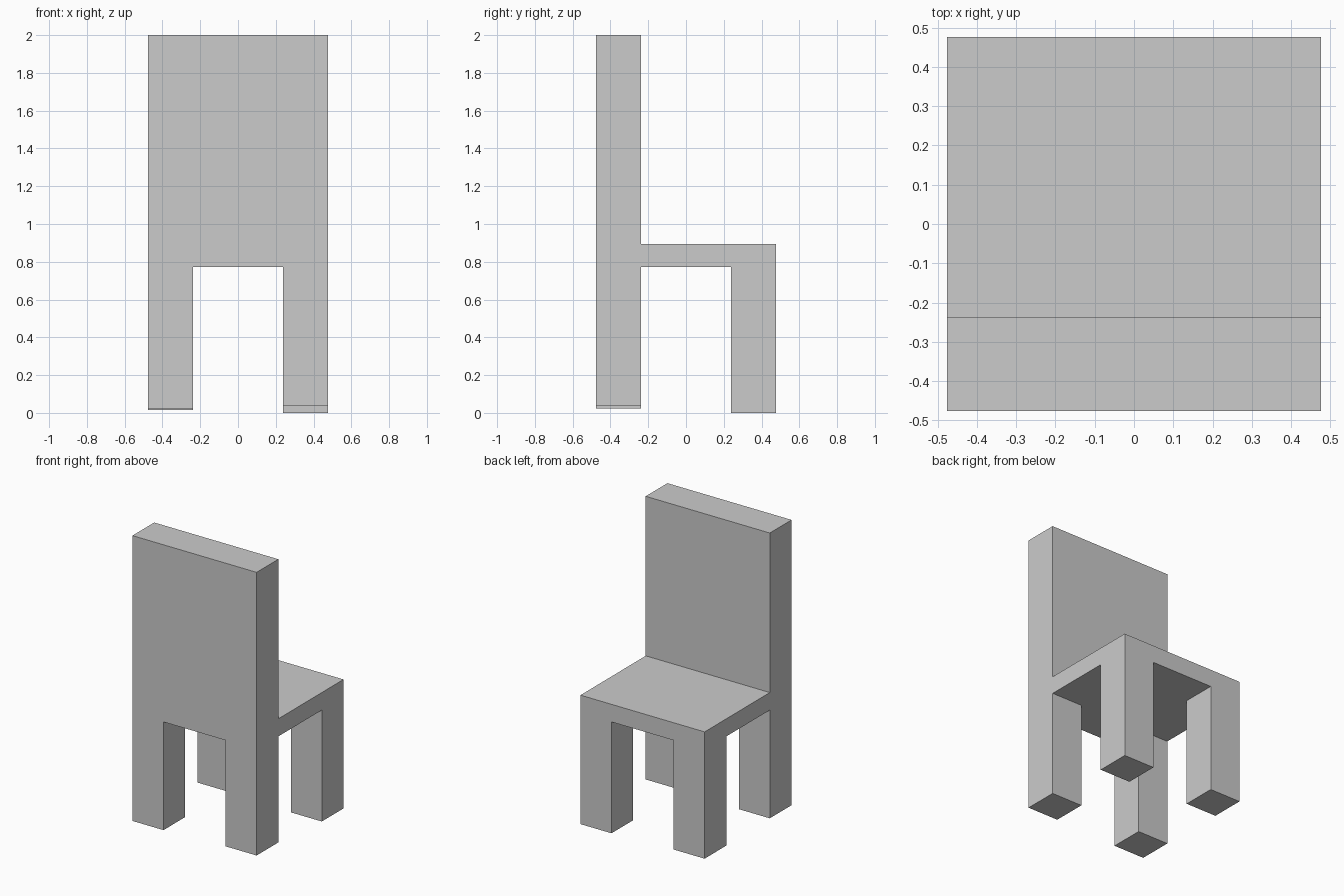
import bpy
import bmesh
from mathutils import Matrix, Vector

if "Cube" in bpy.data.objects:
    bpy.data.objects.remove(bpy.data.objects["Cube"])

HALF, INNER = 0.476, 0.238
SEAT_LOW, SEAT_TOP, BACK_TOP = 0.772, 0.894, 2.0
# Slightly uneven leg ends, keyed by (x side, y side)
FEET = {(-1, -1): 0.022, (1, -1): 0.037, (-1, 1): 0.015, (1, 1): 0.0}

bm = bmesh.new()


def pull(face, z):
    """Extrude a horizontal face to height z."""
    new = bmesh.ops.extrude_discrete_faces(bm, faces=[face])["faces"][0]
    for v in new.verts:
        v.co.z = z


def find(test):
    bm.normal_update()
    return [f for f in bm.faces if abs(f.normal.z) > 0.9
            and test(f.calc_center_median(), f.normal.z)]


# Seat slab, cut where the legs and backrest begin
bmesh.ops.create_cube(bm, size=1, matrix=Matrix.Translation(
    (0, 0, (SEAT_LOW + SEAT_TOP) / 2)) @ Matrix.Diagonal(
    (2 * HALF, 2 * HALF, SEAT_TOP - SEAT_LOW, 1)))
for axis in (Vector((1, 0, 0)), Vector((0, 1, 0))):
    for side in (-INNER, INNER):
        bmesh.ops.bisect_plane(bm, geom=bm.verts[:] + bm.edges[:] + bm.faces[:],
                               plane_co=axis * side, plane_no=axis)

# Legs
for (sx, sy), z in FEET.items():
    pull(find(lambda c, n: n < 0 and c.x * sx > INNER and c.y * sy > INNER)[0], z)

# Backrest, flush with the front legs
strip = find(lambda c, n: n > 0 and c.y < -INNER)
pull(bmesh.ops.dissolve_faces(bm, faces=strip)["region"][0], BACK_TOP)

# Merge flat panels
bmesh.ops.dissolve_limit(bm, angle_limit=0.01, verts=bm.verts[:], edges=bm.edges[:])
bmesh.ops.recalc_face_normals(bm, faces=bm.faces[:])

mesh = bpy.data.meshes.new("chair")
bm.to_mesh(mesh)
bm.free()
bpy.context.collection.objects.link(bpy.data.objects.new("chair", mesh))
